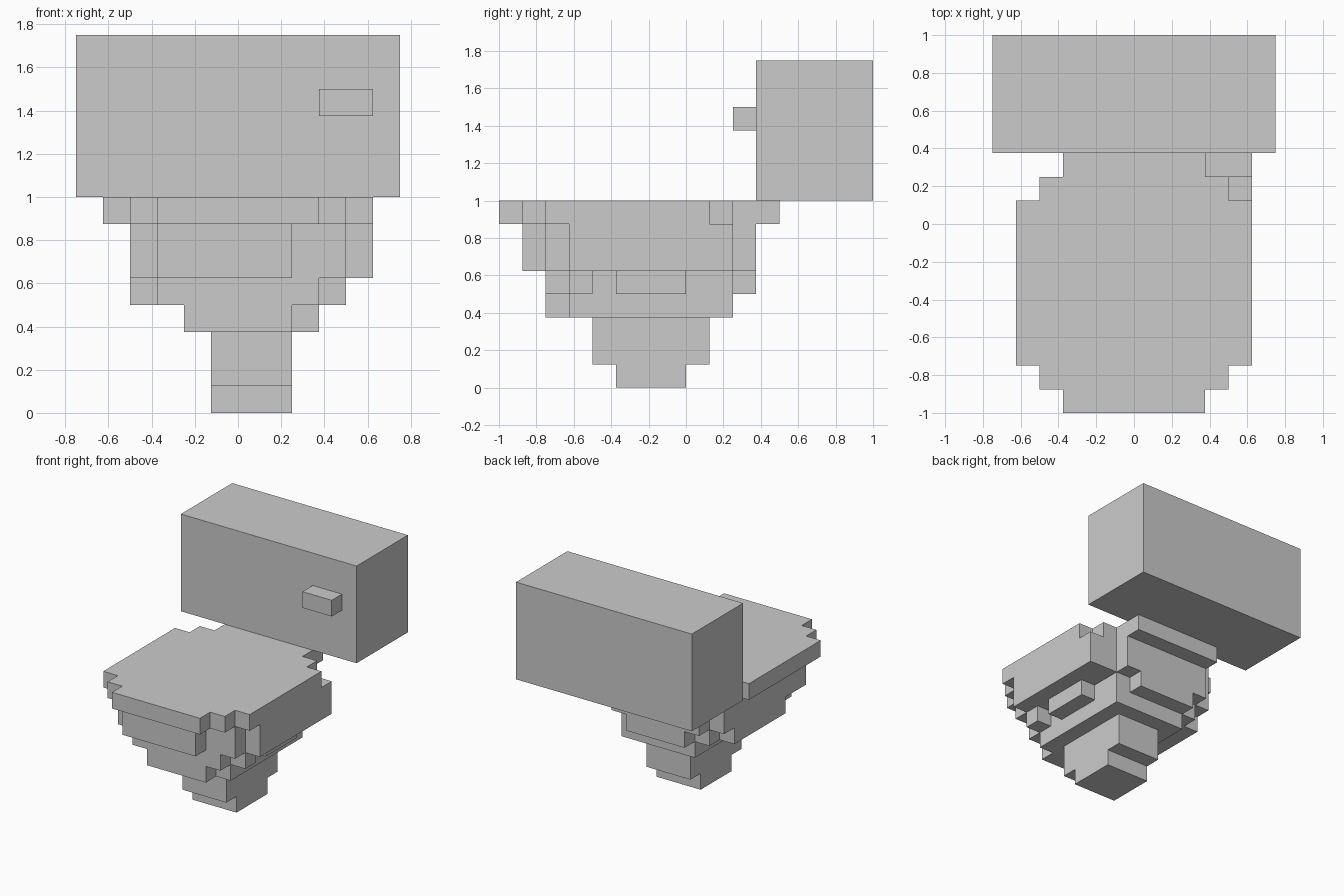
import bpy, bmesh
from mathutils import Vector

if "Cube" in bpy.data.objects:
    bpy.data.objects.remove(bpy.data.objects["Cube"])

U = 0.125  # block size; all coordinates below are in blocks


def blocks(name, layers):
    """Fuse boxes into one outer skin. layers: (z0, z1, [(x0, x1, y0, y1), ...])"""
    cells = {(x, y, z)
             for z0, z1, rects in layers
             for x0, x1, y0, y1 in rects
             for x in range(x0, x1)
             for y in range(y0, y1)
             for z in range(z0, z1)}
    bm = bmesh.new()
    verts = {}

    def vert(p):
        key = tuple(p)
        if key not in verts:
            verts[key] = bm.verts.new([c * U for c in p])
        return verts[key]

    for cell in cells:
        for axis in range(3):
            for sign in (-1, 1):
                near = list(cell)
                near[axis] += sign
                if tuple(near) in cells:
                    continue
                a, b = (axis + 1) % 3, (axis + 2) % 3
                ring = []
                for da, db in ((0, 0), (1, 0), (1, 1), (0, 1)):
                    p = list(cell)
                    p[axis] += sign > 0
                    p[a] += da
                    p[b] += db
                    ring.append(vert(p))
                bm.faces.new(ring if sign > 0 else ring[::-1])
    # merge coplanar squares into large flat faces
    bmesh.ops.dissolve_limit(bm, angle_limit=0.01, verts=bm.verts[:], edges=bm.edges[:])
    mesh = bpy.data.meshes.new(name)
    bm.to_mesh(mesh)
    bm.free()
    obj = bpy.data.objects.new(name, mesh)
    bpy.context.collection.objects.link(obj)
    return obj


# bowl, from the foot up to the seat
blocks("bowl", [
    # foot and stem
    (0, 1, [(-1, 2, -3, 0)]),
    (1, 3, [(-1, 2, -4, 1)]),
    # underside of the basin
    (3, 4, [(-2, 2, -6, 2), (2, 3, -5, 2)]),
    # lower basin with side and back bumps
    (4, 5, [(-3, 3, -6, 2), (-4, -3, -4, 1), (3, 4, -5, -4),
            (3, 4, -3, 0), (-2, 2, 2, 3)]),
    # upper basin
    (5, 7, [(-3, 2, -7, -6), (-4, 4, -6, 2), (4, 5, -5, 2), (-3, 3, 2, 3)]),
    # seat lid with stepped corners
    (7, 8, [(-5, 5, -6, 1), (-4, 4, -7, 2), (-3, 3, -8, 4)]),
])

# water tank and flush handle
blocks("tank", [(8, 14, [(-6, 6, 3, 8)])])
blocks("flush_handle", [(11, 12, [(3, 5, 2, 3)])])
